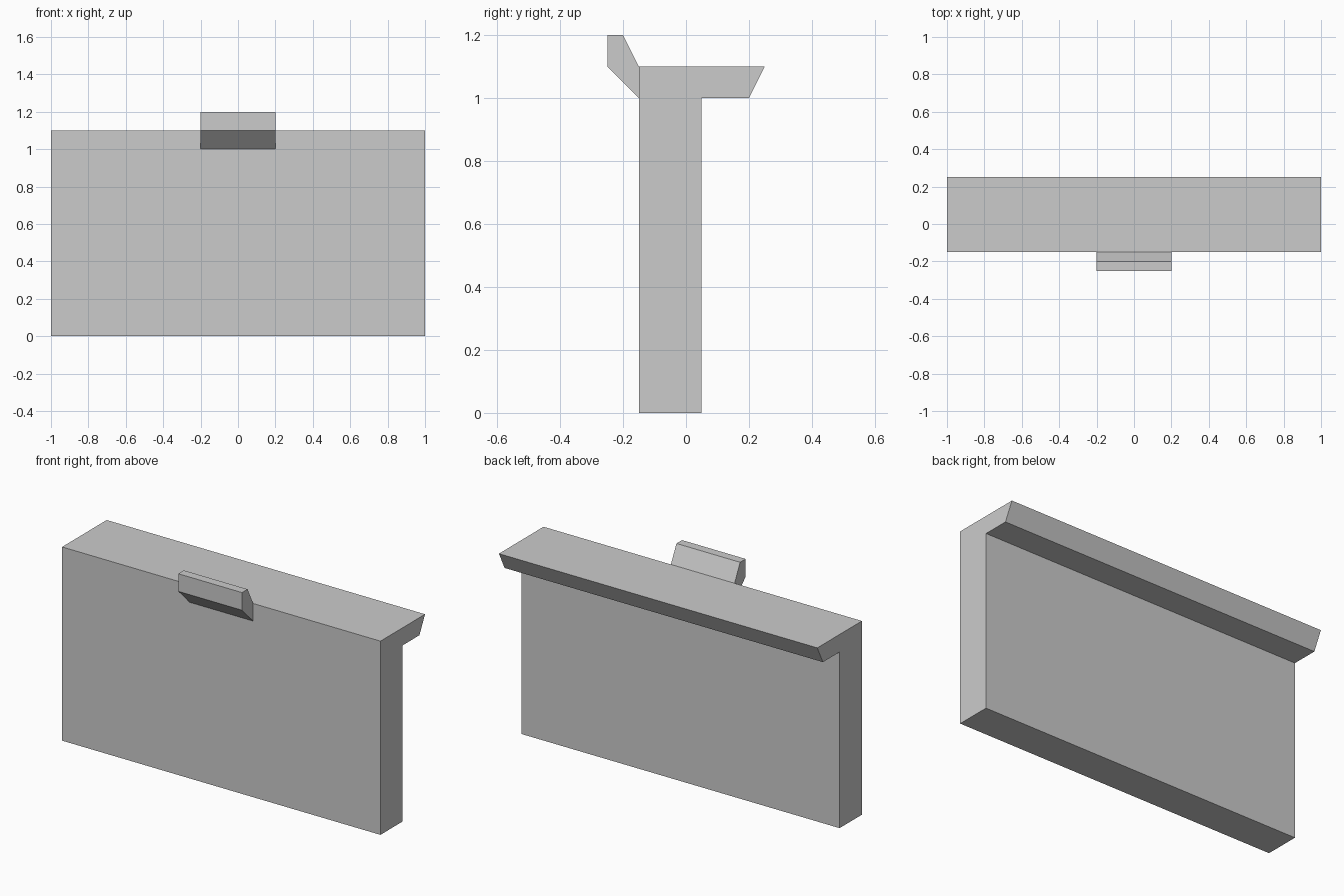
import bpy
import bmesh

if "Cube" in bpy.data.objects:
    bpy.data.objects.remove(bpy.data.objects["Cube"])


def extrude_profile(name, profile, half_width):
    """Sweep a closed (y, z) profile along x, centred on x = 0."""
    bm = bmesh.new()
    face = bm.faces.new([bm.verts.new((-half_width, y, z)) for y, z in profile])
    ext = bmesh.ops.extrude_face_region(bm, geom=[face], use_keep_orig=True)
    verts = [g for g in ext["geom"] if isinstance(g, bmesh.types.BMVert)]
    bmesh.ops.translate(bm, verts=verts, vec=(2 * half_width, 0, 0))
    bmesh.ops.recalc_face_normals(bm, faces=bm.faces)
    mesh = bpy.data.meshes.new(name)
    bm.to_mesh(mesh)
    bm.free()
    obj = bpy.data.objects.new(name, mesh)
    bpy.context.collection.objects.link(obj)
    return obj


# Upright panel with the bevelled ledge overhanging the back
extrude_profile("panel_with_ledge", [
    (-0.15, 0), (0.05, 0), (0.05, 1.0), (0.20, 1.0), (0.25, 1.1), (-0.15, 1.1),
], 1.0)

# Small angled lip on the front top edge
extrude_profile("front_lip", [
    (-0.15, 1.0), (-0.15, 1.1), (-0.20, 1.2), (-0.25, 1.2), (-0.25, 1.1),
], 0.2)
